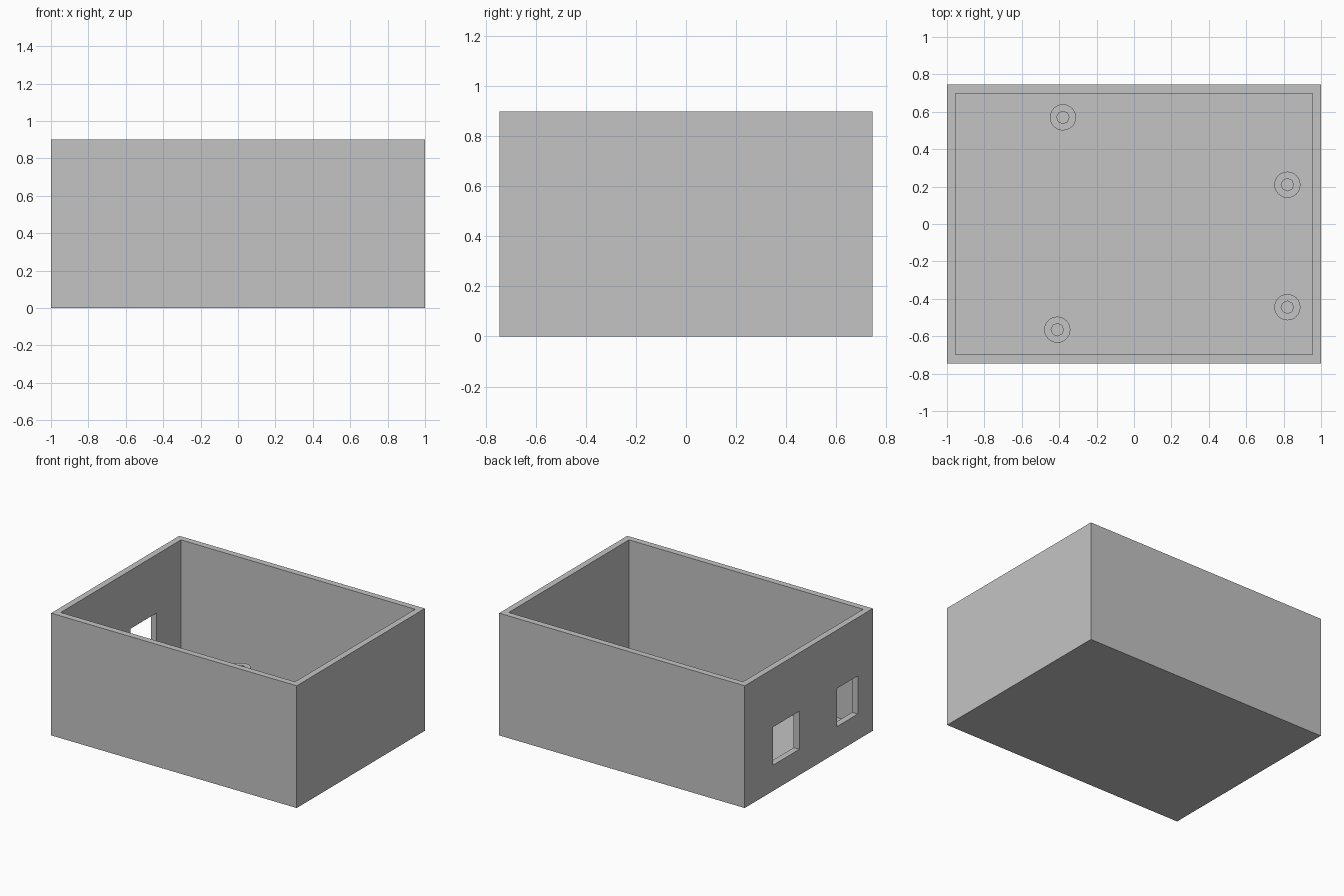
import bpy
from math import radians

if "Cube" in bpy.data.objects:
    bpy.data.objects.remove(bpy.data.objects["Cube"], do_unlink=True)

HALF_X, HALF_Y, HEIGHT = 1.0, 0.745, 0.90
WALL = 0.046
POST_TOP = 0.165

grey = bpy.data.materials.new("plain_grey")
grey.use_nodes = True
grey.diffuse_color = (0.55, 0.55, 0.55, 1)
grey.node_tree.nodes["Principled BSDF"].inputs["Base Color"].default_value = grey.diffuse_color


def box(name, low, high):
    """Box spanning two opposite corners."""
    bpy.ops.mesh.primitive_cube_add(size=1, location=[(a + b) / 2 for a, b in zip(low, high)])
    ob = bpy.context.object
    ob.name = name
    ob.scale = [b - a for a, b in zip(low, high)]
    bpy.ops.object.transform_apply(location=False, rotation=False, scale=True)
    ob.data.materials.append(grey)
    return ob


def cylinder(name, x, y, radius, bottom, top, sides):
    bpy.ops.mesh.primitive_cylinder_add(vertices=sides, radius=radius, depth=top - bottom,
                                        location=(x, y, (bottom + top) / 2))
    ob = bpy.context.object
    ob.name = name
    ob.data.materials.append(grey)
    return ob


def cut(target, cutter):
    """Subtract the cutter from the target, then discard it."""
    cutter.hide_render = True
    mod = target.modifiers.new("cut", "BOOLEAN")
    mod.operation, mod.solver, mod.object = "DIFFERENCE", "EXACT", cutter
    bpy.context.view_layer.objects.active = target
    bpy.ops.object.modifier_apply(modifier=mod.name)
    bpy.data.objects.remove(cutter, do_unlink=True)


# Open-topped tray with a solid floor
tray = box("enclosure_tray", (-HALF_X, -HALF_Y, 0), (HALF_X, HALF_Y, HEIGHT))
cut(tray, box("cavity_cutter", (WALL - HALF_X, WALL - HALF_Y, WALL),
              (HALF_X - WALL, HALF_Y - WALL, HEIGHT + 0.2)))

# Two connector openings through the -x wall
for y0, y1 in ((0.11, 0.415), (-0.57, -0.33)):
    cut(tray, box("opening_cutter", (-HALF_X - 0.1, y0, 0.19), (-HALF_X + 0.1, y1, 0.47)))

# Hollow mounting posts standing on the floor
posts = ((-0.38, 0.57), (-0.41, -0.565), (0.82, 0.21), (0.82, -0.445))
for i, (x, y) in enumerate(posts, 1):
    post = cylinder(f"mounting_post_{i}", x, y, 0.07, WALL, POST_TOP, 24)
    cut(post, cylinder("screw_hole_cutter", x, y, 0.033, WALL - 0.1, POST_TOP + 0.1, 8))
    bpy.ops.object.select_all(action="DESELECT")
    post.select_set(True)
    bpy.context.view_layer.objects.active = post
    bpy.ops.object.shade_smooth_by_angle(angle=radians(30))
